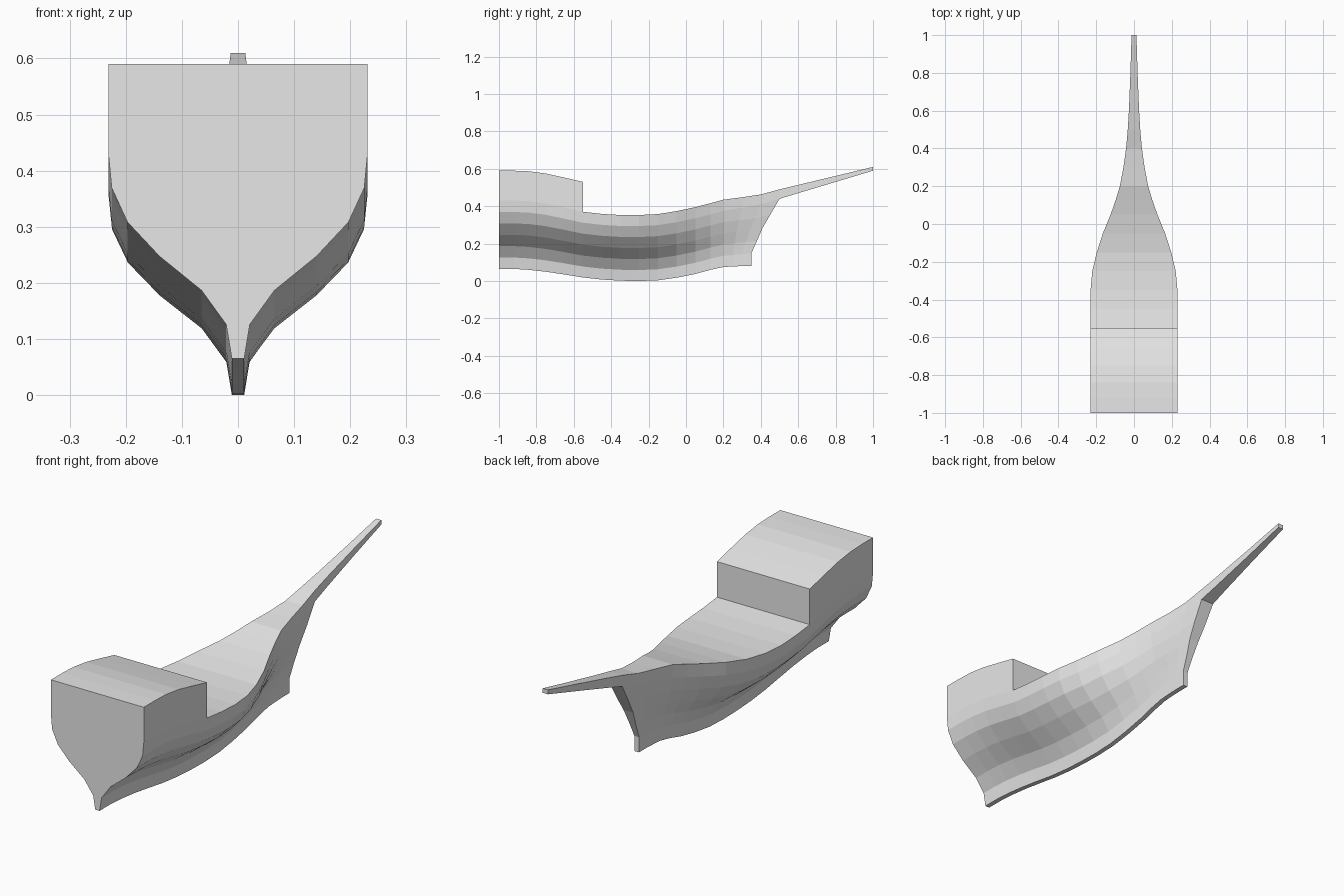
import bpy

if "Cube" in bpy.data.objects:
    bpy.data.objects.remove(bpy.data.objects["Cube"])

grey = bpy.data.materials.new("light_grey")
grey.diffuse_color = (0.8, 0.8, 0.8, 1)
grey.use_nodes = True
grey.node_tree.nodes["Principled BSDF"].inputs["Base Color"].default_value = grey.diffuse_color


def make_object(name, verts, faces):
    mesh = bpy.data.meshes.new(name)
    mesh.from_pydata(verts, [], faces)
    mesh.materials.append(grey)
    obj = bpy.data.objects.new(name, mesh)
    bpy.context.collection.objects.link(obj)
    return obj


def loft(name, rings, skip=lambda ring, edge: False, caps=(0, 0)):
    """Join equal closed rings; caps hold the index of the face closing each end."""
    n = len(rings[0])
    verts = [p for ring in rings for p in ring]
    faces = []
    for i in range(len(rings) - 1):
        for j in range(n):
            if not skip(i, j):
                k = (j + 1) % n
                faces.append((i*n + j, i*n + k, (i+1)*n + k, (i+1)*n + j))
    last = (len(rings) - 1) * n
    if caps[0]:
        faces.append(tuple(reversed(range(n))))
    if caps[1]:
        faces.append(tuple(range(last, last + n)))
    return make_object(name, verts, faces)


# Hull stations: y at deck, deck height, keel height, deck half-width
STATIONS = [
    (-1.0, .43, .065, .231), (-.92, .43, .065, .231), (-.84, .427, .06, .231),
    (-.75, .415, .05, .231), (-.65, .393, .035, .231), (-.55, .37, .019, .231),
    (-.45, .359, .008, .231), (-.35, .353, .002, .230), (-.25, .353, 0, .221),
    (-.15, .358, .004, .197), (-.05, .374, .018, .165), (.05, .395, .038, .124),
    (.13, .416, .06, .096), (.2, .435, .075, .075), (.3, .448, .078, .056),
    (.4, .463, .08, .042), (.5, .49, .08, .033)]
SECTION = [.011, .021, .065, .14, .197, .225, .231]   # half-widths, keel to deck
STEM_Y = [.35, .35, .38, .41, .45, .5, .5]            # raked stem at each level
CABIN_RINGS = 5

rings = []
for y, deck, keel, width in STATIONS:
    fullness = (width - .011) / .22
    rake = max(0, (y - .2) / .3)
    side = []
    for level, w in enumerate(SECTION):
        z = keel + (deck - keel) * level / 6
        if level == 5:
            z += .018 * rake
        ly = .2 + (STEM_Y[level] - .2) * rake if rake else y
        side.append((.011 + (w - .011) * fullness, ly, z))
    rings.append(side + [(-x, ly, z) for x, ly, z in reversed(side)])

# Hull with deck, left open beneath the cabin and at the bowsprit root
hull = loft("hull", rings, lambda i, j: j == 6 and i < CABIN_RINGS, (1, 0))
stem = rings[-1]
make_object("stem", stem, [(j, j + 1, 12 - j, 13 - j) for j in range(5)])

# Stern cabin following the deck line, flush with the hull sides
cabin_rings = []
for y, deck, keel, width in STATIONS[:CABIN_RINGS + 1]:
    cabin_rings.append([(width, y, deck), (width, y, deck + .16),
                        (-width, y, deck + .16), (-width, y, deck)])
loft("cabin", cabin_rings, lambda i, j: j == 3, (1, 1))

# Tapering bowsprit continuing the deck
sprit_rings = [[stem[5], stem[6], stem[7], stem[8]]]
for i, w in enumerate([.027, .023, .019, .016, .013], 1):
    y, t = .5 + .1 * i, i / 5
    low, high = .44 + .15 * t, .49 + .12 * t
    sprit_rings.append([(w, y, low), (w, y, high), (-w, y, high), (-w, y, low)])
loft("bowsprit", sprit_rings, caps=(0, 1))

# Make all faces point outward
import bmesh
for obj in bpy.data.objects:
    bm = bmesh.new()
    bm.from_mesh(obj.data)
    bmesh.ops.recalc_face_normals(bm, faces=bm.faces)
    if obj.name == "stem":
        for f in bm.faces:
            if f.normal.y < 0:
                f.normal_flip()
    bm.to_mesh(obj.data)
    bm.free()
